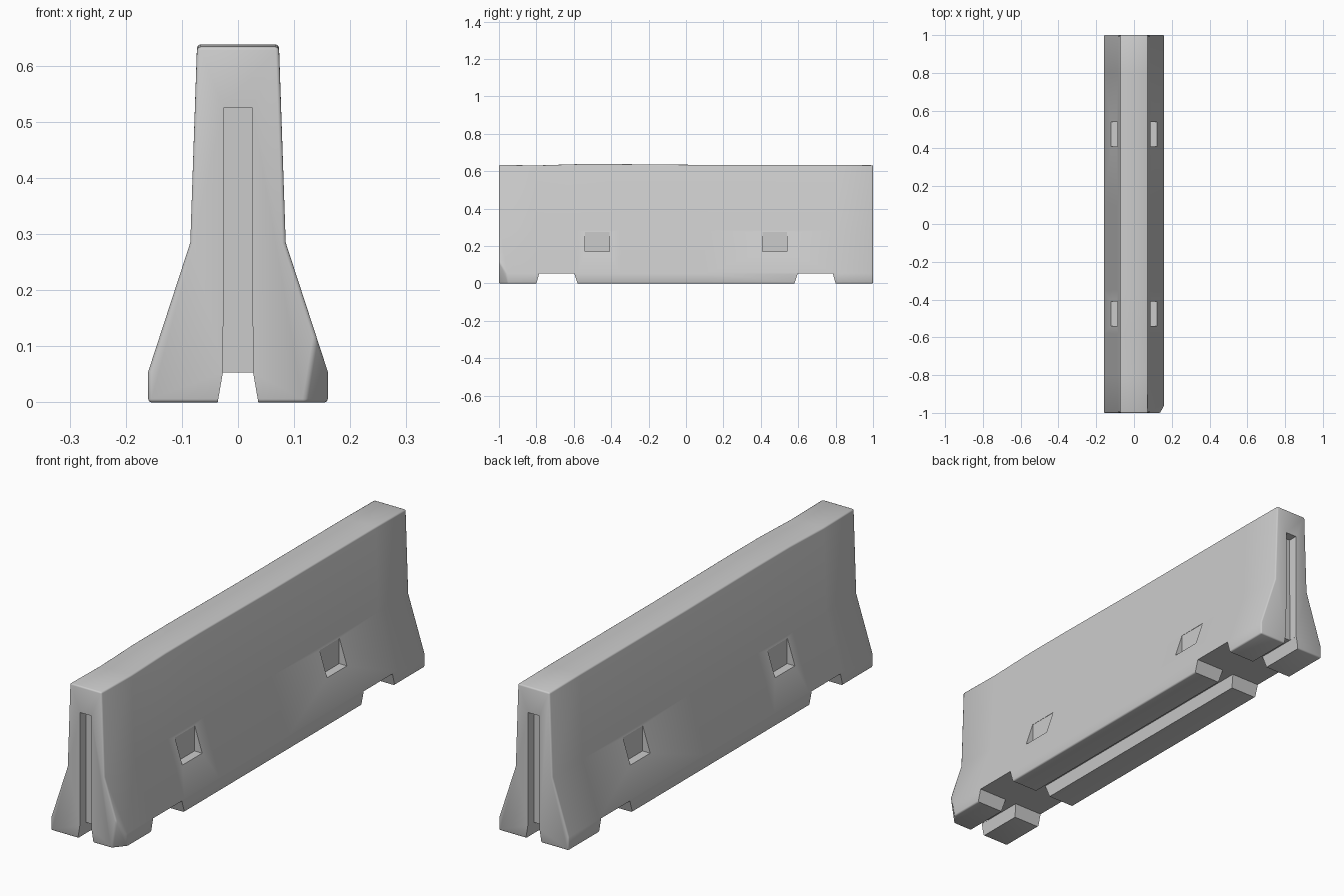
import bpy, bmesh, math
from mathutils import Vector

if "Cube" in bpy.data.objects:
    bpy.data.objects.remove(bpy.data.objects["Cube"])


def loft(name, rings):
    """Solid from a list of equal-sized rings of 3D points."""
    bm = bmesh.new()
    loops = [[bm.verts.new(p) for p in ring] for ring in rings]
    n = len(loops[0])
    for a, b in zip(loops, loops[1:]):
        for i in range(n):
            bm.faces.new((a[i], a[(i + 1) % n], b[(i + 1) % n], b[i]))
    bm.faces.new(loops[0])
    bm.faces.new(loops[-1])
    bmesh.ops.recalc_face_normals(bm, faces=bm.faces)
    me = bpy.data.meshes.new(name)
    bm.to_mesh(me)
    bm.free()
    ob = bpy.data.objects.new(name, me)
    bpy.context.collection.objects.link(ob)
    return ob


def cut_prism(name, profile, lo, hi, axis):
    """Cutter prism: profile (u, z) swept along x or y."""
    def place(u, z, t):
        return (t, u, z) if axis == 'x' else (u, t, z)
    return loft(name, [[place(u, z, t) for u, z in profile] for t in (lo, hi)])


# Barrier body: tapered profile swept along y with a slightly uneven top
half = [(0.16, 0.0), (0.16, 0.055), (0.085, 0.285), (0.073, 0.635)]
tops = [(-1, 0.634), (-0.8, 0.631), (-0.58, 0.638), (-0.35, 0.638),
        (0.1, 0.634), (0.8, 0.634), (1, 0.632)]
rings = []
for y, top in tops:
    pts = half[:3] + [(half[3][0], top)]
    rings.append([(x, y, z) for x, z in pts] + [(-x, y, z) for x, z in reversed(pts)])
body = loft("barrier_body", rings)

# Broken-off lower front corner
bm = bmesh.new()
bm.from_mesh(body.data)
bmesh.ops.bisect_plane(bm, geom=bm.verts[:] + bm.edges[:] + bm.faces[:],
                       plane_co=(0.12, -1, 0),
                       plane_no=Vector((0.006, -0.0048, -0.001)).normalized(),
                       clear_outer=True)
bmesh.ops.holes_fill(bm, edges=[e for e in bm.edges if e.is_boundary])
bmesh.ops.recalc_face_normals(bm, faces=bm.faces)
bm.to_mesh(body.data)
bm.free()

# Lightly worn outer edges
bevel = body.modifiers.new("worn_edges", 'BEVEL')
bevel.width = 0.006
bevel.segments = 2
bevel.limit_method = 'ANGLE'
bevel.angle_limit = math.radians(35)

# Drainage channel along the underside
cutters = [cut_prism("channel_cutter",
                     [(-0.038, -0.01), (0.038, -0.01), (0.027, 0.053), (-0.027, 0.053)],
                     -1.1, 1.1, 'y')]
for s in (-1, 1):
    # Forklift notches
    cutters.append(cut_prism("fork_notch_cutter",
                             [(s * 0.577, -0.01), (s * 0.803, -0.01),
                              (s * 0.785, 0.053), (s * 0.597, 0.053)],
                             -0.3, 0.3, 'x'))
    # Vertical joint slots in the ends
    cutters.append(cut_prism("end_slot_cutter",
                             [(-0.0265, 0.03), (0.0265, 0.03), (0.0255, 0.525), (-0.0255, 0.525)],
                             s * 0.96, s * 1.1, 'y'))
    # Lifting pockets on both flanks
    for side in (-1, 1):
        cutters.append(cut_prism("lift_pocket_cutter",
                                 [(side * 0.087, 0.17), (side * 0.2, 0.17),
                                  (side * 0.2, 0.275), (side * 0.087, 0.275)],
                                 s * 0.475 - 0.065, s * 0.475 + 0.065, 'y'))

for c in cutters:
    mod = body.modifiers.new(c.name, 'BOOLEAN')
    mod.operation = 'DIFFERENCE'
    mod.solver = 'EXACT'
    mod.object = c

# Apply everything, drop the cutters, smooth the gentle bends
bpy.ops.object.select_all(action='DESELECT')
body.select_set(True)
bpy.context.view_layer.objects.active = body
bpy.context.view_layer.update()
for mod in list(body.modifiers):
    bpy.ops.object.modifier_apply(modifier=mod.name)
for c in cutters:
    bpy.data.objects.remove(c)
bpy.ops.object.shade_smooth_by_angle(angle=math.radians(50))
